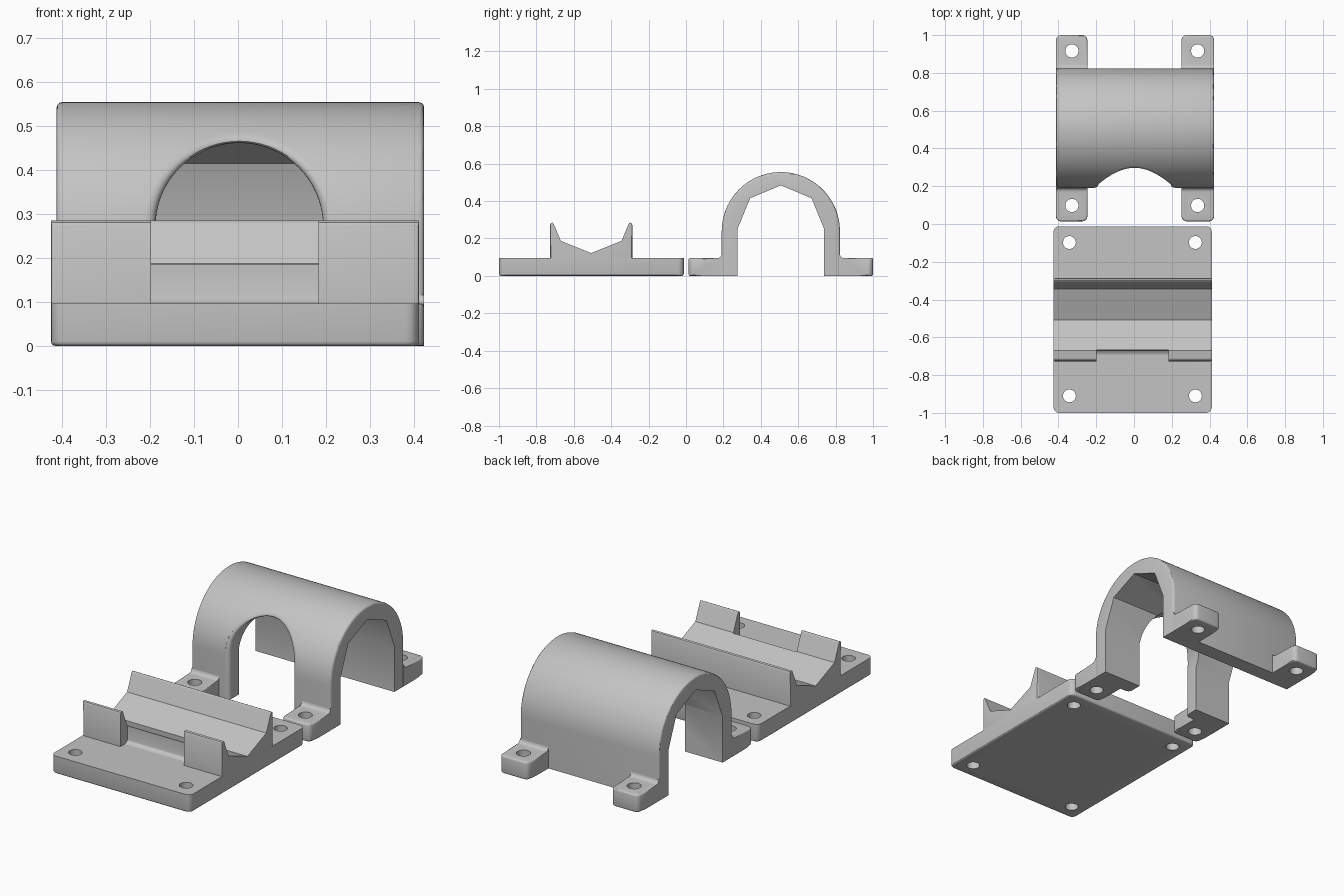
import bpy, bmesh
from math import sin, cos, pi, sqrt, radians

old = bpy.data.objects.get("Cube")
if old:
    bpy.data.objects.remove(old, do_unlink=True)

grey = bpy.data.materials.new("plain grey")
grey.use_nodes = True
colour = (0.55, 0.55, 0.55, 1)
grey.diffuse_color = colour
grey.node_tree.nodes["Principled BSDF"].inputs["Base Color"].default_value = colour

BASE_X, CLAMP_X = (-0.426, 0.412), (-0.413, 0.424)
THICK = 0.096                      # plate and foot thickness
MID, R, SPRING = 0.507, 0.316, 0.239   # clamp arch centre y, radius, centre z


def make_object(name, bm):
    bmesh.ops.recalc_face_normals(bm, faces=bm.faces[:])
    mesh = bpy.data.meshes.new(name)
    bm.to_mesh(mesh)
    bm.free()
    obj = bpy.data.objects.new(name, mesh)
    bpy.context.collection.objects.link(obj)
    mesh.materials.append(grey)
    return obj


def loft(rings):
    """Join rings of points with side faces and cap both ends."""
    bm = bmesh.new()
    rows = [[bm.verts.new(p) for p in ring] for ring in rings]
    n = len(rows[0])
    for a, b in zip(rows, rows[1:]):
        for i in range(n):
            j = (i + 1) % n
            bm.faces.new((a[i], a[j], b[j], b[i]))
    bm.faces.new(rows[0])
    bm.faces.new(rows[-1])
    bmesh.ops.recalc_face_normals(bm, faces=bm.faces[:])
    return bm


def extrude_x(profile, span):
    return loft([[(x, y, z) for y, z in profile] for x in span])


def bevel(bm, rule, width, segments=3):
    edges = [e for e in bm.edges if rule(*[v.co for v in e.verts], e)]
    bmesh.ops.bevel(bm, geom=edges, offset=width, segments=segments,
                    profile=0.5, affect='EDGES')


def cut(obj, cutter):
    cutter.hide_render = True
    mod = obj.modifiers.new("cut", 'BOOLEAN')
    mod.operation, mod.solver, mod.object = 'DIFFERENCE', 'EXACT', cutter
    bpy.context.view_layer.objects.active = obj
    bpy.ops.object.modifier_apply(modifier=mod.name)
    bpy.data.objects.remove(cutter, do_unlink=True)


def drill(obj, x, y, radius):
    circle = [(x + radius * cos(2 * pi * i / 32), y + radius * sin(2 * pi * i / 32))
              for i in range(32)]
    cut(obj, make_object("drill", loft([[(*p, z) for p in circle] for z in (-0.1, 0.3)])))


def smooth(obj):
    bpy.ops.object.select_all(action='DESELECT')
    obj.select_set(True)
    bpy.context.view_layer.objects.active = obj
    bpy.ops.object.shade_smooth_by_angle(angle=radians(30))


def upright(a, b):
    return abs(a.z - b.z) > 0.05 and (a - b).xy.length < 1e-4


# Base plate with rounded corners and four screw holes
bm = extrude_x([(-1, 0), (-0.012, 0), (-0.012, THICK), (-1, THICK)], BASE_X)
bevel(bm, lambda a, b, e: upright(a, b), 0.03, 5)
bevel(bm, lambda a, b, e: max(a.z, b.z) < 0.001, 0.01)
plate = make_object("base_plate", bm)
for x in (-0.342, 0.325):
    for y in (-0.91, -0.098):
        drill(plate, x, y, 0.034)
smooth(plate)

# Saddle: V-shaped cradle between two thin lips, mirrored about its middle
half = [(0.22, THICK), (0.22, 0.272), (0.216, 0.281), (0.208, 0.285),
        (0.202, 0.281), (0.198, 0.272), (0.162, 0.187)]
middle = -0.507
profile = [(middle - d, z) for d, z in half] + [(middle, 0.122)]
profile += [(middle + d, z) for d, z in reversed(half)]
bm = extrude_x(profile, BASE_X)
bevel(bm, lambda a, b, e: upright(a, b) and abs(a.y - middle) > 0.215, 0.01)
saddle = make_object("saddle", bm)
# Gap in the front lip, with a small fillet along its foot
gap = [(-0.8, 0), (-0.69, 0), (-0.69, THICK), (-0.677, 0.1), (-0.669, 0.108),
       (-0.666, 0.12), (-0.666, 0.4), (-0.8, 0.4)]
cut(saddle, make_object("gap", extrude_x(gap, (-0.198, 0.183))))
smooth(saddle)

# Clamp: round outside, half-octagon inside
steps = 56
outer = [(MID - R, 0)]
outer += [(MID - R * cos(pi * i / steps), SPRING + R * sin(pi * i / steps))
          for i in range(steps + 1)]
outer += [(MID + R, 0)]
inner = [(MID + 0.232, 0)]
inner += [(MID + 0.232 * cos(pi * i / 4), 0.25 + 0.234 * sin(pi * i / 4)) for i in range(5)]
inner += [(MID - 0.232, 0)]
bm = extrude_x(outer + inner, CLAMP_X)


def outer_end(a, b, e):
    def on_outside(p):
        return abs(p.y - MID) > R - 0.001 or sqrt((p.y - MID) ** 2 + (p.z - SPRING) ** 2) > R - 0.001
    same_end = abs(a.x - b.x) < 1e-4
    return same_end and on_outside(a) and on_outside(b) and max(a.z, b.z) > 0.01


bevel(bm, outer_end, 0.012)
clamp = make_object("clamp_arch", bm)

# Arched doorway in the front wall, its rim rounded to follow the curved wall
DOOR_X, DOOR_R, DOOR_Z, RIM = 0.003, 0.191, 0.271, 0.022


def door_ring(radius, depth, flat_y=None):
    pts = [(-radius, -0.1), (-radius, 0.12)]
    pts += [(-radius * cos(pi * i / 36), DOOR_Z + radius * sin(pi * i / 36)) for i in range(37)]
    pts += [(radius, 0.12), (radius, -0.1)]
    ring = []
    for x, z in pts:
        wall = MID - sqrt(R * R - max(0, z - SPRING) ** 2)
        ring.append((DOOR_X + x, wall + depth if flat_y is None else flat_y, z))
    return ring


rings = [door_ring(DOOR_R + RIM, 0, 0.05)]
rings += [door_ring(DOOR_R + RIM * (1 - sin(t)), RIM * (1 - cos(t)) + 0.001)
          for t in [pi / 2 * k / 5 for k in range(6)]]
rings += [door_ring(DOOR_R, 0, MID)]
cut(clamp, make_object("doorway", loft(rings)))
smooth(clamp)

# Four drilled feet, each with a fillet against the wall
for side, span, hole_x in (("right", (-0.413, -0.247), -0.329),
                           ("left", (0.252, 0.424), 0.337)):
    for place, s in (("front", -1), ("back", 1)):
        reach = 0.493
        foot = [(reach, 0), (reach, THICK), (R + 0.02, THICK)]
        foot += [(R + 0.02 - 0.02 * sin(t), THICK + 0.02 - 0.02 * cos(t))
                 for t in (0.4, 0.8, 1.2, pi / 2)]
        foot += [(R - 0.006, THICK + 0.02), (R - 0.006, 0)]
        bm = extrude_x([(MID + s * d, z) for d, z in foot], span)
        bevel(bm, lambda a, b, e: upright(a, b) and abs(a.y - MID) > 0.49, 0.026, 5)
        bevel(bm, lambda a, b, e: len(e.link_faces) == 2 and e.calc_face_angle() > 1.2
              and abs(a.z - b.z) < 1e-4 and min(abs(a.y - MID), abs(b.y - MID)) > R + 0.01,
              0.009)
        obj = make_object(f"{place}_{side}_foot", bm)
        drill(obj, hole_x, MID + s * 0.409, 0.035)
        smooth(obj)
